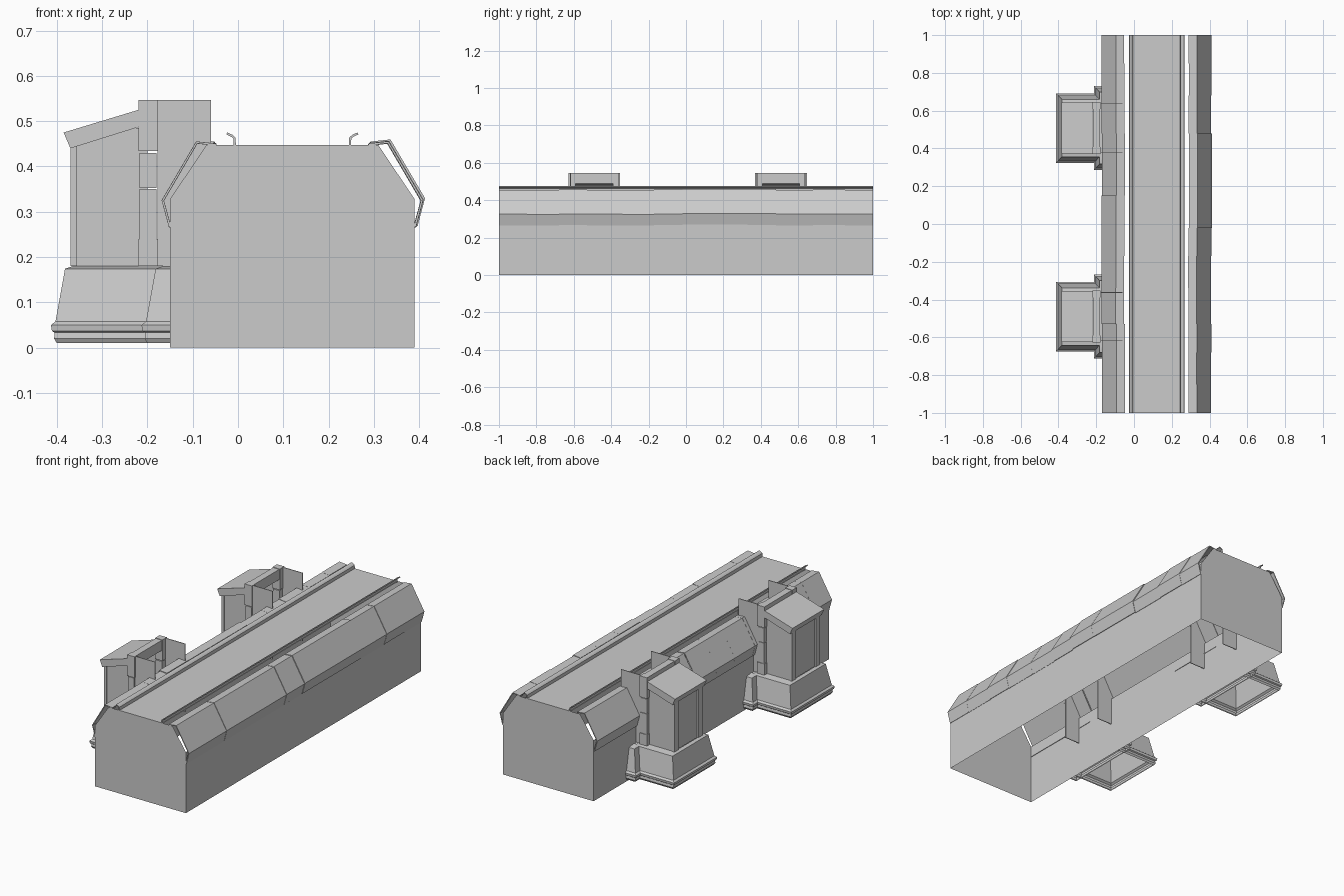
import bpy, random

random.seed(4)
cube = bpy.data.objects.get("Cube")
if cube:
    bpy.data.objects.remove(cube)

grey = bpy.data.materials.new("plain_grey")
grey.use_nodes = True
tone = (0.6, 0.6, 0.6, 1)
grey.diffuse_color = tone
grey.node_tree.nodes["Principled BSDF"].inputs["Base Color"].default_value = tone

MID = 0.12  # centre line of the wall


def make(name, verts, faces):
    me = bpy.data.meshes.new(name)
    me.from_pydata(verts, [], faces)
    me.materials.append(grey)
    me.update()
    ob = bpy.data.objects.new(name, me)
    bpy.context.collection.objects.link(ob)
    return ob


def thicken(ob, t):
    mod = ob.modifiers.new("thickness", "SOLIDIFY")
    mod.thickness = t
    mod.offset = 0


def prism(name, profile, y0, y1):
    """Closed outline in x and z, stretched along y."""
    n = len(profile)
    verts = [(x, y, z) for y in (y0, y1) for x, z in profile]
    faces = [(i, i + n, (i + 1) % n + n, (i + 1) % n) for i in range(n)]
    return make(name, verts, faces + [tuple(range(n)), tuple(range(2 * n - 1, n - 1, -1))])


def box(name, x0, x1, y0, y1, z0, z1):
    return prism(name, [(x0, z0), (x1, z0), (x1, z1), (x0, z1)], y0, y1)


def strip(name, path, ys, t):
    """Thin sheet following an open path in x and z."""
    n = len(path)
    verts = [(x, y, z) for y in ys for x, z in path]
    faces = [(j * n + i, j * n + i + 1, (j + 1) * n + i + 1, (j + 1) * n + i)
             for j in range(len(ys) - 1) for i in range(n - 1)]
    ob = make(name, verts, faces)
    if t:
        thicken(ob, t)
    return ob


def skirt(name, rings, inner, cy):
    """Moulded shell, open below and toward the wall; rings are z, outer x, half width."""
    verts = []
    for z, x, h in rings:
        verts += [(inner, cy - h, z), (x, cy - h, z), (x, cy + h, z), (inner, cy + h, z)]
    faces = [(4 * j + i, 4 * j + 4 + i, 4 * j + 5 + i, 4 * j + 1 + i)
             for j in range(len(rings) - 1) for i in range(3)]
    return make(name, verts, faces)


# Wall core: side walls, end caps and top deck, open underneath
half = [(0.27, 0), (0.27, 0.328), (0.19, 0.447)]
outline = [(MID + x, z) for x, z in half] + [(MID - x, z) for x, z in reversed(half)]
for name, y in (("front_end", -1), ("back_end", 1)):
    make(name, [(x, y, z) for x, z in outline], [tuple(range(6))])
for side, s in (("left", 1), ("right", -1)):
    strip(side + "_wall", [(MID + s * x, z) for x, z in half[:2]], (-1, 1), 0)
strip("top_deck", [(MID - 0.135, 0.447), (MID + 0.135, 0.447)], (-1, 1), 0)

# Bent rails beside the deck
rail = [(0.127, 0.447), (0.128, 0.463), (0.134, 0.468), (0.145, 0.473)]
for side, s in (("left", 1), ("right", -1)):
    strip(side + "_rail", [(MID + s * x, z) for x, z in rail], (-1, 1), 0.005)

# Overlapping armour panels along both shoulders
panel = [(0.17, 0.45), (0.213, 0.455), (0.288, 0.327), (0.272, 0.268)]
seams = [-1, -0.85, -0.68, -0.53, -0.34, -0.17, -0.02, 0.15, 0.33, 0.48, 0.68, 0.85, 1]
for side, s in (("left", 1), ("right", -1)):
    for k, (a, b) in enumerate(zip(seams, seams[1:])):
        d = random.uniform(-0.003, 0.003)
        strip(f"{side}_panel_{k + 1}", [(MID + s * (x + d), z + d) for x, z in panel],
              (a, b), 0.005)

# Buttresses on the right side
base = [(0.01, -0.4, 0.172), (0.02, -0.406, 0.178), (0.033, -0.405, 0.176),
        (0.037, -0.411, 0.182), (0.05, -0.413, 0.184), (0.058, -0.403, 0.174),
        (0.174, -0.382, 0.152), (0.18, -0.365, 0.11)]
for tag, cy in (("front", -0.49), ("back", 0.508)):
    skirt(tag + "_plinth", base, -0.15, cy)
    # wider footing beneath the pilasters
    foot = [(z, x + 0.2, h + 0.038) for z, x, h in base]
    ob = skirt(tag + "_pilaster_footing", foot, -0.15, cy)
    # hollow shaft with a recessed outer face
    skirt(tag + "_shaft", [(0.18, -0.363, 0.115), (0.45, -0.363, 0.115),
                           (0.485, -0.3, 0.115)], -0.2, cy)
    for e in (-1, 1):
        y0, y1 = sorted((cy + e * 0.085, cy + e * 0.119))
        box(tag + "_shaft_edge", -0.37, -0.355, y0, y1, 0.18, 0.446)
    # sloping roof slab
    prism(tag + "_roof", [(-0.385, 0.475), (-0.37, 0.44), (-0.22, 0.487), (-0.22, 0.525)],
          cy - 0.135, cy + 0.135)
    for e in (-1, 1):
        # stacked pilaster blocks
        for z0, z1, grow in ((0.18, 0.24, 0.003), (0.24, 0.35, 0), (0.352, 0.43, 0),
                             (0.434, 0.547, 0.003)):
            y0, y1 = sorted((cy + e * 0.1, cy + e * (0.135 + grow)))
            box(tag + "_pilaster_block", -0.217 - grow, -0.18 + grow, y0, y1, z0, z1)
        # side plate running into the wall
        box(tag + "_side_plate", -0.178, -0.06, cy + e * 0.128 - 0.002,
            cy + e * 0.128 + 0.002, 0.18, 0.547)
    box(tag + "_top_beam", -0.217, -0.18, cy - 0.1, cy + 0.1, 0.49, 0.545)
